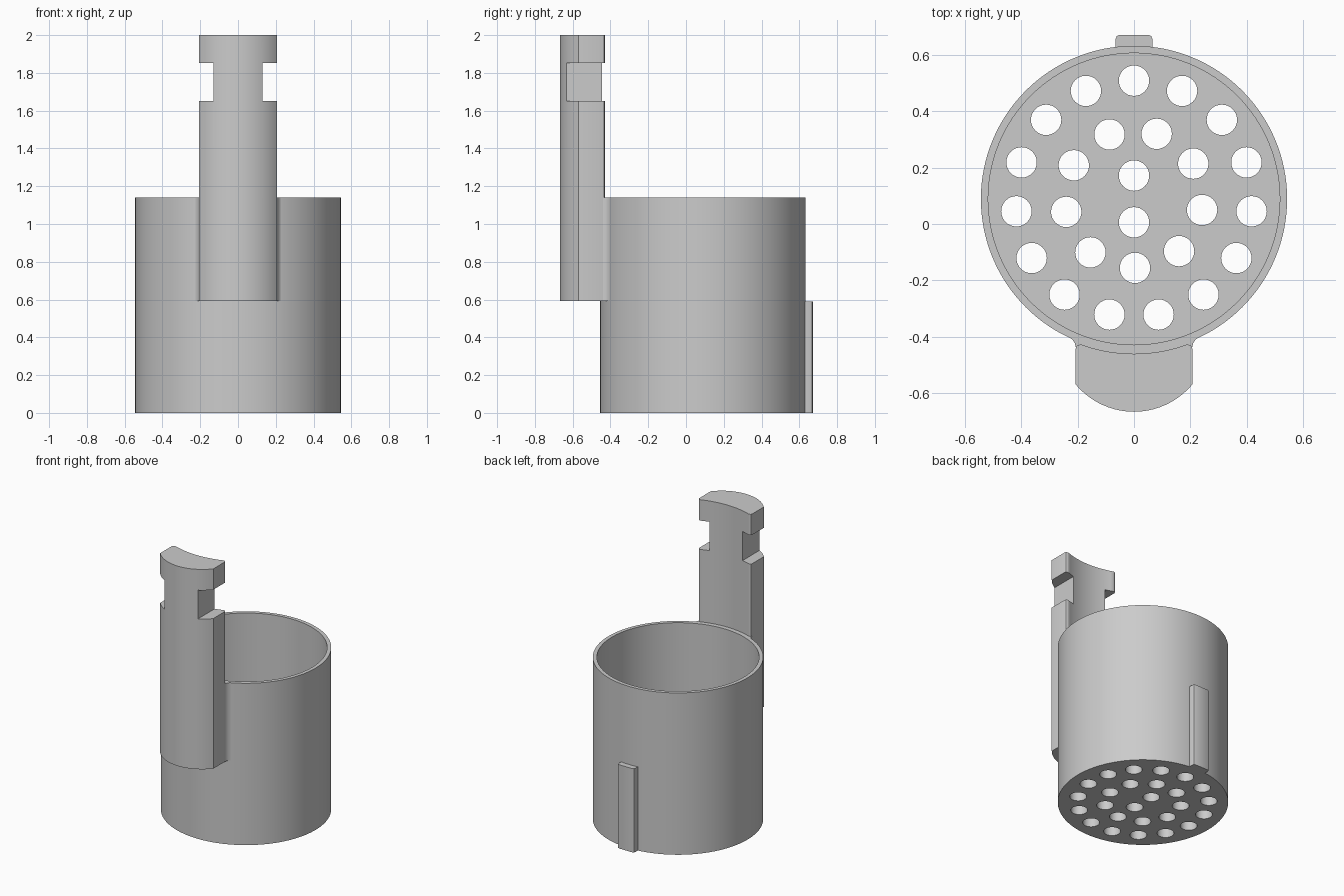
import bpy, bmesh
from math import sin, cos, pi, radians, asin

cube = bpy.data.objects.get("Cube")
if cube:
    bpy.data.objects.remove(cube)

grey = bpy.data.materials.new("plain grey")
grey.use_nodes = True
grey.diffuse_color = (0.6, 0.6, 0.6, 1)
grey.node_tree.nodes["Principled BSDF"].inputs["Base Color"].default_value = (0.6, 0.6, 0.6, 1)

CUP_Y, CUP_R, BORE_R = 0.089, 0.544, 0.518
CUP_TOP, FLOOR, HANDLE_LOW = 1.14, 0.07, 0.592


def circle(x, y, r, n):
    return [(x + r * cos(2 * pi * i / n), y + r * sin(2 * pi * i / n)) for i in range(n)]


def bow(y, r, half, n=20):
    """Arc facing the front, running from -half to +half in x."""
    a = asin(half / r)
    angles = [-a + 2 * a * i / n for i in range(n + 1)]
    return [(r * sin(t), y - r * cos(t)) for t in angles]


def prism(name, loops, z0, z1):
    """Extrude separate closed outlines from z0 to z1."""
    bm = bmesh.new()
    for loop in loops:
        low = [bm.verts.new((x, y, z0)) for x, y in loop]
        high = [bm.verts.new((x, y, z1)) for x, y in loop]
        bm.faces.new(low)
        bm.faces.new(high)
        for i in range(len(loop)):
            j = (i + 1) % len(loop)
            bm.faces.new((low[i], low[j], high[j], high[i]))
    bmesh.ops.recalc_face_normals(bm, faces=bm.faces)
    mesh = bpy.data.meshes.new(name)
    bm.to_mesh(mesh)
    bm.free()
    mesh.materials.append(grey)
    obj = bpy.data.objects.new(name, mesh)
    bpy.context.collection.objects.link(obj)
    return obj


def select(obj):
    bpy.ops.object.select_all(action="DESELECT")
    obj.select_set(True)
    bpy.context.view_layer.objects.active = obj


def cut(obj, cutter):
    mod = obj.modifiers.new("cut", "BOOLEAN")
    mod.operation, mod.solver, mod.object = "DIFFERENCE", "EXACT", cutter
    select(obj)
    bpy.ops.object.modifier_apply(modifier=mod.name)
    bpy.data.objects.remove(cutter)


# Cup with a deep bore and a perforated floor
cup = prism("cup", [circle(0, CUP_Y, CUP_R, 128)], 0, CUP_TOP)
cut(cup, prism("bore_cutter", [circle(0, CUP_Y, BORE_R, 128)], FLOOR, CUP_TOP + 0.1))
holes = []
for count, ring, start in ((15, 0.42, 90), (9, 0.245, 70.8), (2, 0.083, 90)):
    for i in range(count):
        a = radians(start) + 2 * pi * i / count
        holes.append(circle(ring * cos(a), CUP_Y + ring * sin(a), 0.054, 32))
cut(cup, prism("hole_cutter", holes, -0.1, FLOOR + 0.1))

# Handle: bowed front, hollow back and rounded rear corners
front = bow(-0.397, 0.27, 0.207)
back = bow(CUP_Y, 0.55, 0.188)[::-1]
outline = front + [(0.207, -0.442), (0.204, -0.434), (0.198, -0.43)] + back
outline += [(-0.198, -0.43), (-0.204, -0.434), (-0.207, -0.442)]
handle = prism("handle", [outline], HANDLE_LOW, 2)
notches = [[(s * 0.13, -0.8), (s * 0.3, -0.8), (s * 0.3, -0.3), (s * 0.13, -0.3)] for s in (-1, 1)]
cut(handle, prism("notch_cutter", notches, 1.65, 1.853))

# Flared joint between handle and cup
flare = [(0.206, -0.475), (0.206, -0.44), (0.21, -0.424), (0.218, -0.412), (0.23, -0.402)]
root = bow(CUP_Y, 0.532, 0.225)[::-1]
joint = prism("handle_joint", [flare + root + [(-x, y) for x, y in flare[::-1]]], HANDLE_LOW, CUP_TOP)

# Guide rib at the back, with rounded outer corners
edge = [(0.065, 0.62), (0.065, 0.658), (0.061, 0.668), (0.051, 0.672)]
rib = prism("back_rib", [edge + [(-x, y) for x, y in edge[::-1]]], 0, 0.59)

for obj in (cup, handle, joint, rib):
    select(obj)
    bpy.ops.object.shade_smooth_by_angle(angle=radians(35))
